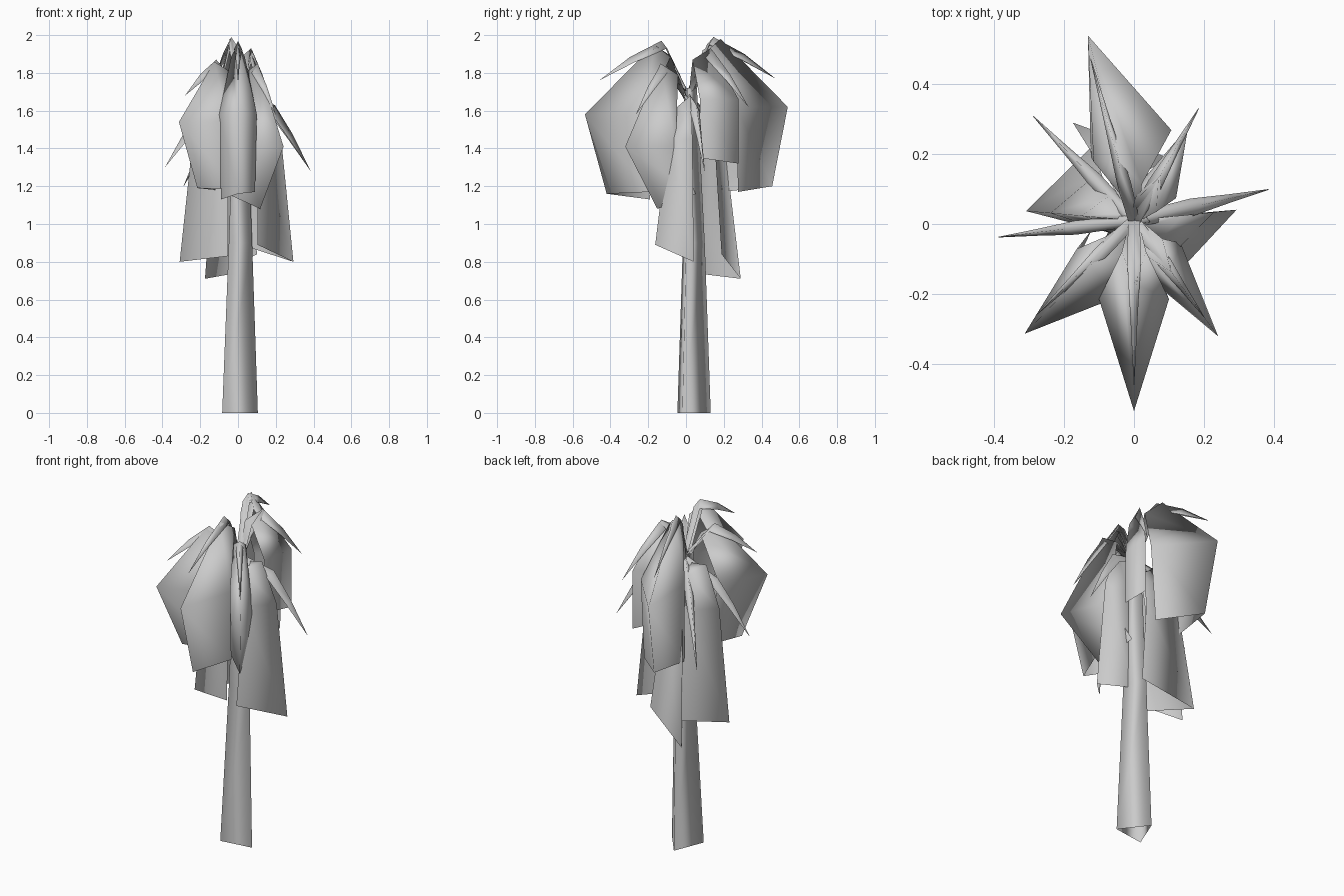
import bpy, math
from mathutils import Vector, Matrix


def make_object(name, verts, faces):
    me = bpy.data.meshes.new(name)
    me.from_pydata(verts, [], faces)
    me.update()
    ob = bpy.data.objects.new(name, me)
    bpy.context.collection.objects.link(ob)
    for p in me.polygons:
        p.use_smooth = True
    return ob


def folded_leaf(name, azimuth, yaw, rings):
    """Sheet folded along a ridge; yaw turns the fold.
    ring = (radius, z, half width, inward depth, edge lift, lift skew)"""
    a = math.radians(azimuth)
    out = Vector((math.cos(a), math.sin(a), 0))
    turn = Matrix.Rotation(math.radians(yaw), 3, 'Z')
    back = turn @ -out
    side = turn @ Vector((-math.sin(a), math.cos(a), 0))
    verts, faces = [], []
    for r, z, w, d, lift, skew in rings:
        ridge = out * r + Vector((0, 0.01, z))
        edge = ridge + back * d
        verts += [edge - side * w + Vector((0, 0, lift + skew)), ridge,
                  edge + side * w + Vector((0, 0, lift - skew))]
    for i in range(len(rings) - 1):
        for j in (0, 1):
            k = i * 3 + j
            faces.append((k, k + 1, k + 4, k + 3))
    return make_object(name, verts, faces)


# trunk: three-sided, tapering, slightly turned
levels = [(0, 0.11, 0.003, 0.022), (0.9, 0.072, 0.008, 0.028), (1.72, 0.038, 0.01, 0.02)]
verts, faces = [], []
for z, r, cx, cy in levels:
    for k in range(3):
        t = math.radians(98 + 120 * k)
        verts.append((cx + r * math.cos(t), cy + r * math.sin(t), z))
for i in range(2):
    for k in range(3):
        n = (k + 1) % 3
        faces.append((i * 3 + k, i * 3 + n, i * 3 + 3 + n, i * 3 + 3 + k))
make_object("trunk", verts, faces)

# large hanging leaves: azimuth, yaw, peak (r, z), shoulder (r, z), bottom (r, z),
# shoulder w, d, bottom w, d, bottom lift, bottom skew
leaves = [
    (270, 0, 0.18, 1.95, 0.545, 1.58, 0.43, 1.16, 0.10, 0.32, 0.09, 0.23, -0.01, -0.02),
    (104, 8, 0.18, 1.98, 0.545, 1.62, 0.46, 1.20, 0.12, 0.34, 0.11, 0.24, -0.03, 0),
    (226, -6, 0.18, 1.86, 0.45, 1.54, 0.31, 1.19, 0.09, 0.27, 0.09, 0.20, -0.01, 0),
    (306, 0, 0.18, 1.85, 0.41, 1.41, 0.20, 1.08, 0.07, 0.28, 0.07, 0.20, 0.08, 0),
    (60, 5, 0.14, 1.93, 0.31, 1.66, 0.31, 1.32, 0.055, 0.20, 0.055, 0.20, 0.03, 0),
    (175, 20, 0.15, 1.68, 0.24, 1.45, 0.31, 0.80, 0.08, 0.17, 0.13, 0.23, 0.03, 0),
    (6, 20, 0.14, 1.68, 0.23, 1.45, 0.295, 0.80, 0.06, 0.17, 0.10, 0.26, 0.09, 0),
    (122, 20, 0.13, 1.62, 0.24, 1.35, 0.33, 0.71, 0.06, 0.17, 0.09, 0.28, 0.08, -0.05),
]
for i, (az, yaw, pr, pz, sr, sz, br, bz, sw, sd, bw, bd, bl, sk) in enumerate(leaves):
    if az == 122:
        sk = 0.05
    folded_leaf(f"hanging_leaf_{i + 1}", az, yaw, [
        (0.03, min(1.70, pz - 0.02), 0.015, 0.02, -0.04, 0),
        (pr, pz, 0.035, 0.09, -0.06, 0),
        (sr, sz, sw, sd, 0.0, 0),
        (br, bz, bw, bd, bl, sk)])

# narrow pointed shoots: azimuth, peak (r, z), tip (r, z), thickness
shoots = [
    (270, 0.14, 1.97, 0.47, 1.76, 0.020),
    (105, 0.14, 1.99, 0.48, 1.77, 0.020),
    (224, 0.16, 1.87, 0.39, 1.68, 0.020),
    (306, 0.18, 1.84, 0.34, 1.58, 0.020),
    (13, 0.20, 1.63, 0.395, 1.28, 0.025),
    (187, 0.20, 1.60, 0.39, 1.30, 0.020),
    (134, 0.19, 1.55, 0.415, 1.20, 0.022),
    (60, 0.15, 1.92, 0.37, 1.62, 0.022),
]
for i, (az, pr, pz, tr, tz, w) in enumerate(shoots):
    folded_leaf(f"pointed_shoot_{i + 1}", az, 0, [
        (0.0, 1.70, w * 0.8, 0.01, -0.02, 0),
        (pr, pz, w, 0.03, -0.04, 0),
        ((pr + tr) / 2, (pz + tz) / 2 + 0.02, w * 0.5, 0.02, -0.03, 0),
        (tr, tz, 0.001, 0.0, 0.0, 0)])
